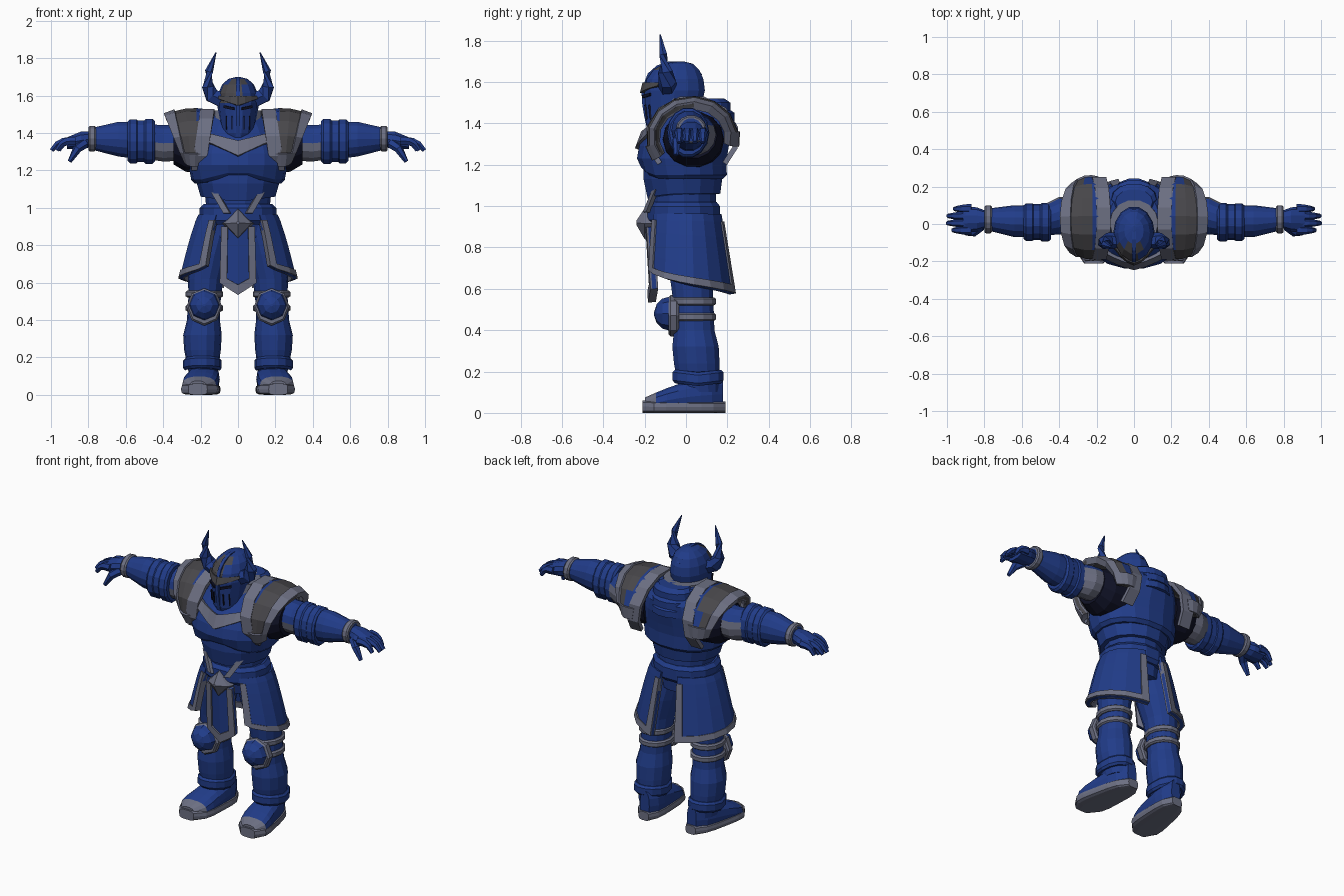
import bpy, bmesh
from math import sin, cos, pi, copysign
from mathutils import Vector

cube = bpy.data.objects.get("Cube")
if cube:
    bpy.data.objects.remove(cube)


def material(name, red, green, blue):
    m = bpy.data.materials.new(name)
    m.use_nodes = True
    m.diffuse_color = (red, green, blue, 1)
    m.node_tree.nodes["Principled BSDF"].inputs["Base Color"].default_value = m.diffuse_color
    return m


BLUE, SILVER, GRAY, DARK = range(4)
MATERIALS = [material("armor blue", .015, .045, .25), material("trim silver", .15, .16, .225),
             material("worn gray", .065, .063, .07), material("shadow dark", .005, .006, .02)]


def lerp(a, b, t):
    return a + (b - a) * t


def steps(n):
    return [i / n for i in range(n + 1)]


def framed(n, edge):
    """Even steps with a narrow border step at both ends."""
    return [0] + [lerp(edge, 1 - edge, t) for t in steps(n)] + [1]


def finish(bm, name, mat, mirror, thickness=0):
    """Turn a bmesh into an object; mat is an index or a rule on the face centre."""
    bmesh.ops.recalc_face_normals(bm, faces=bm.faces)
    for face in bm.faces:
        face.material_index = mat(face.calc_center_median()) if callable(mat) else mat
    mesh = bpy.data.meshes.new(name)
    bm.to_mesh(mesh)
    bm.free()
    for m in MATERIALS:
        mesh.materials.append(m)
    ob = bpy.data.objects.new(name, mesh)
    bpy.context.collection.objects.link(ob)
    if thickness:
        solid = ob.modifiers.new("Thickness", "SOLIDIFY")
        solid.thickness, solid.offset = thickness, 0
    if mirror:
        ob.modifiers.new("Mirror", "MIRROR")


def skin(name, rings, mat, mirror):
    """Join point rings with quads and close both ends."""
    bm = bmesh.new()
    rows = [[bm.verts.new(p) for p in ring] for ring in rings]
    for a, b in zip(rows, rows[1:]):
        for i in range(len(a)):
            bm.faces.new((a[i - 1], a[i], b[i], b[i - 1]))
    bm.faces.new(rows[0])
    bm.faces.new(rows[-1])
    finish(bm, name, mat, mirror)


def loft(name, axis, rings, mat=BLUE, mirror=True, sides=14, power=2, warp=None):
    """Rings are (position on axis, centre a, centre b, radius a, radius b)."""
    result = []
    for t, centre_a, centre_b, radius_a, radius_b in rings:
        ring = []
        for i in range(sides):
            c, s = cos(2 * pi * i / sides), sin(2 * pi * i / sides)
            a = centre_a + radius_a * copysign(abs(c) ** (2 / power), c)
            b = centre_b + radius_b * copysign(abs(s) ** (2 / power), s)
            point = Vector({"x": (t, a, b), "y": (a, t, b), "z": (a, b, t)}[axis])
            ring.append(point + Vector((0, 0, warp(point))) if warp else point)
        result.append(ring)
    skin(name, result, mat, mirror)


def band(name, axis, start, width, centre, radii, **options):
    """Bevelled ring around a limb or the body."""
    profile = ((0, .9), (.2, 1), (.8, 1), (1, .9))
    loft(name, axis, [(start + width * t, *centre, radii[0] * s, radii[1] * s) for t, s in profile],
         **options)


def body(name, rings, **options):
    """Upright loft on the centre line from (z, half width, front y, back y)."""
    loft(name, "z", [(z, 0, (front + back) / 2, width, (back - front) / 2)
                     for z, width, front, back in rings], mirror=False, **options)


def tube(name, points, start, end):
    """Tapering six-sided tube along a path, mirrored."""
    points = [Vector(p) for p in points]
    last = len(points) - 1
    rings = []
    for i, p in enumerate(points):
        r = lerp(start, end, (i / last) ** 2)
        turn = (points[min(i + 1, last)] - points[max(i - 1, 0)]).to_track_quat("Z", "Y")
        rings.append([p + turn @ Vector((r * cos(k * pi / 3), r * sin(k * pi / 3), 0)) for k in range(6)])
    skin(name, rings, BLUE, True)


def sheet(name, surface, us, vs, mat=BLUE, mirror=True, thickness=.02, keep=None):
    """Grid surface(u, v); keep chooses cells by their middle."""
    bm = bmesh.new()
    grid = [[bm.verts.new(surface(u, v)) for v in vs] for u in us]
    for i in range(len(us) - 1):
        for j in range(len(vs) - 1):
            if keep is None or keep((us[i] + us[i + 1]) / 2, (vs[j] + vs[j + 1]) / 2):
                bm.faces.new((grid[i][j], grid[i + 1][j], grid[i + 1][j + 1], grid[i][j + 1]))
    bmesh.ops.delete(bm, geom=[v for v in bm.verts if not v.link_faces], context="VERTS")
    finish(bm, name, mat, mirror, thickness)


# Torso
def front_peak(height, below):
    """Raise or drop the middle of a plate's lower front edge."""
    return lambda p: height * max(0, 1 - abs(p.x) / .2) if p.z < below and p.y < 0 else 0


body("waist", [(.84, .17, -.13, .13), (1, .17, -.17, .15), (1.12, .18, -.17, .15)])
band("belt", "z", .91, .11, (0, -.01), (.205, .18), mirror=False)
body("belly_plate", [(1.06, .2, -.19, .17), (1.13, .22, -.21, .18), (1.22, .23, -.21, .19)],
     warp=front_peak(-.03, 1.1))
body("breastplate", [(1.13, .23, -.2, .18), (1.15, .25, -.22, .2), (1.23, .265, -.24, .2),
                     (1.29, .265, -.23, .21), (1.36, .24, -.2, .225), (1.43, .2, -.14, .23),
                     (1.51, .13, -.08, .17)], sides=18, power=2.2, warp=front_peak(.05, 1.2))
body("neck_collar", [(1.42, .14, -.14, .14), (1.52, .13, -.12, .13)], mat=SILVER)
for level in range(3):
    z, back = 1.36 + .05 * level, .245 - .007 * level ** 2
    body("upper_back_plate", [(z, .125, .05, back), (z + .04, .12, .05, back), (z + .06, .1, .05, back - .03)])


def chevron(u, v):
    side = abs(2 * u - 1)
    return (lerp(-.165, .165, u), -.234 + .065 * side ** 1.3 + .03 * v,
            1.275 + .075 * side + lerp(.08, .045, side) * v)


sheet("collar_chevron", chevron, steps(6), steps(1), SILVER, mirror=False, thickness=.028)
sheet("waist_trim", lambda u, v: (lerp(.14, .075, u) - .035 * v, lerp(-.14, -.185, u) - .015 * v,
                                  lerp(1.08, .97, u)), steps(2), steps(1), SILVER)
loft("belt_buckle", "y", [(-.16, 0, .915, .085, .09), (-.2, 0, .915, .07, .075), (-.24, 0, .92, .01, .01)],
     SILVER, mirror=False, sides=4)


# Front tabard with raised border
def tabard(u, v):
    side = abs(2 * u - 1)
    return (lerp(-.095, .095, u) * (.92 + .08 * v), -.185 + .02 * v + .012 * side,
            lerp(.9, .6 - .065 * (1 - side), v))


us, vs = framed(2, .2), framed(2, .15)
sheet("tabard", tabard, us, vs, mirror=False)
sheet("tabard_trim", tabard, us, vs, SILVER, mirror=False, thickness=.038,
      keep=lambda u, v: abs(u - .5) > .3 or v > .85)


# Side skirts, longer toward the back
def skirt(u, v):
    angle = lerp(.57, 2.88, u)
    depth = .178 + .022 * v if cos(angle) > 0 else .168 + .065 * v
    return ((.205 + .1 * v ** .8) * sin(angle), -depth * cos(angle),
            lerp(.96, lerp(.69, .575, u ** .65), v))


us, vs = framed(6, .07), framed(4, .1)
sheet("side_skirt", skirt, us, vs)
sheet("side_skirt_trim", skirt, us, vs, SILVER, thickness=.035,
      keep=lambda u, v: (abs(u - .5) > .43 or v > .9) and v > .1)

# Helmet with a rounded dome
dome = [(1.56 + .14 * sin(t * pi / 2), cos(t * pi / 2) ** .8) for t in (0, .25, .5, .75, .97)]
body("helmet", [(1.36, .06, -.18, -.02), (1.4, .085, -.195, .03), (1.47, .1, -.2, .075)]
     + [(z, .112 * s, -.02 - .185 * s, -.02 + .115 * s) for z, s in dome],
     mat=lambda c: GRAY if c.z > 1.57 and c.y < -.12 and c.x < .03 else BLUE)
sheet("brow_guard",
      lambda u, v: (lerp(-.1, .1, u), -.213 + .085 * abs(2 * u - 1) ** 1.6 + .012 * v,
                    1.545 + .035 * abs(2 * u - 1) * (1 - v) + .05 * v),
      steps(6), steps(1), GRAY, mirror=False)
sheet("eye_slit", lambda u, v: (lerp(.02, .075, u), lerp(-.209, -.172, u), 1.522 + .014 * v + .012 * u),
      steps(2), steps(1), DARK, thickness=.009)
for x, y in ((.03, -.19), (.06, -.17)):
    sheet("breath_slot", lambda u, v: (x + .005 * u, y - .008 * v, lerp(1.42, 1.49, v)),
          steps(1), steps(1), DARK, thickness=.009)
sheet("face_ridge", lambda u, v: (0, lerp(-.15, -.19 - .025 * sin(pi * v / 2), u), lerp(1.38, 1.55, v)),
      steps(1), steps(3), mirror=False)


def crest(u, v):
    angle = pi * lerp(.03, .85, v)
    return (0, -.055 - lerp(.12, .15, u) * cos(angle), 1.58 + lerp(.08, .122, u) * sin(angle))


sheet("crest_ridge", crest, steps(1), steps(6), mirror=False)
tube("horn", [(.08, -.09, 1.575), (.14, -.09, 1.6), (.16, -.1, 1.65), (.155, -.11, 1.73),
              (.118, -.125, 1.83)], .046, .003)


# Shoulders
def arch(angle, x, radius):
    return (x, .03 - 1.08 * radius * cos(angle), 1.335 + .95 * radius * sin(angle))


def pauldron(u, v):
    angle = lerp(-.6, pi + .25, u)
    low = (1 - sin(angle)) / 2
    return arch(angle, lerp(.165 + .07 * low, .39 - .15 * low, v), lerp(.192, .16, v) + .02 * sin(pi * v))


def guard(u, v):
    angle = lerp(-.75, pi + .75, u)
    return arch(angle, lerp(.125, .2, v) + .03 * (1 - sin(angle)), .199)


us, vs = framed(7, .1), framed(2, .25)
sheet("pauldron", pauldron, us, vs,
      lambda c: BLUE if c.x < .23 and c.z > 1.42 or c.y > .12 and 1.4 < c.z < 1.46 else GRAY)
sheet("pauldron_trim", pauldron, us, vs, SILVER, thickness=.04,
      keep=lambda u, v: v > .75 or abs(u - .5) > .42)
sheet("shoulder_guard", guard, us, steps(1), SILVER, thickness=.025)
loft("shoulder_lining", "x", [(.17, .035, 1.32, .15, .14), (.28, .035, 1.325, .145, .135),
                              (.345, .035, 1.34, .115, .11)], DARK)

# Arms
loft("upper_arm", "x", [(.28, .045, 1.35, .1, .1), (.4, .045, 1.345, .1, .1), (.5, .015, 1.355, .08, .095)],
     lambda c: SILVER if c.z < 1.33 or c.y > .08 and c.z < 1.38 else BLUE)
elbow = (.01, 1.355)
band("upper_elbow_cuff", "x", .445, .06, elbow, (.103, .123))
band("elbow_joint", "x", .49, .06, elbow, (.096, .114))
band("lower_elbow_cuff", "x", .53, .06, elbow, (.1, .12))
loft("forearm", "x", [(.56, .015, 1.362, .085, .1), (.64, .015, 1.367, .085, .095),
                      (.72, .02, 1.368, .07, .075), (.8, .025, 1.37, .055, .055)])
band("wrist_band", "x", .76, .04, (.025, 1.37), (.075, .07), mat=SILVER)
loft("palm", "x", [(.79, .025, 1.367, .045, .045), (.84, .025, 1.36, .064, .05),
                   (.915, .025, 1.345, .07, .033)], sides=10)
for i, name in enumerate(("index", "middle", "ring", "little")):
    y, reach = .038 * i - .033, 1 - .016 * (i - 1.4) ** 2
    path = [(lerp(.87, reach, t), y, 1.357 - .05 * t ** 4) for t in steps(4)]
    tube(name + "_finger", path, .026, .012)
tube("thumb", [(.82, -.01, 1.345), (.86, -.045, 1.315), (.9, -.05, 1.247)], .028, .012)

# Legs
loft("thigh", "z", [(.92, .1, 0, .095, .12), (.75, .15, .02, .11, .12), (.62, .173, .03, .095, .105),
                    (.5, .178, .035, .085, .095)])
loft("shin", "z", [(.54, .178, .035, .086, .1), (.4, .185, .04, .088, .1), (.32, .19, .046, .103, .115),
                   (.24, .19, .052, .098, .113), (.1, .185, .065, .075, .1)])
knee = (.18, .037)
band("upper_knee_strap", "z", .52, .038, knee, (.1, .112), mat=SILVER)
band("lower_knee_strap", "z", .445, .038, knee, (.1, .112), mat=SILVER)
band("knee_rim", "y", -.085, .05, (.18, .47), (.096, .1), mat=SILVER, sides=8)
pad = [(-.07 - .085 * sin(t * pi / 2), .085 * cos(t * pi / 2)) for t in (0, .35, .65, .95)]
loft("knee_pad", "y", [(y, .18, .48, r, r) for y, r in pad], sides=8)
band("ankle_cuff", "z", .135, .065, (.19, .058), (.103, .127), warp=lambda p: .12 * abs(p.y - .06) - .005)


# Feet, turned slightly outward
def foot(name, heel, toe, grow, mat, power):
    rings = []
    for t in steps(7):
        half = (lerp(heel, toe, t) + (heel - toe) * .2 * sin(pi * t)) / 2
        width = (.075 + .035 * t) * (1 - .55 * abs(2 * t - 1) ** 5) * grow
        rings.append((lerp(.185, -.205, t) * grow, lerp(.165, .215, t), half, width, half))
    loft(name, "y", rings, mat, power=power)


foot("boot", .18, .075, .97, lambda c: SILVER if c.y < -.17 else BLUE, 2.5)
foot("sole", .055, .06, 1.03, SILVER, 4)
